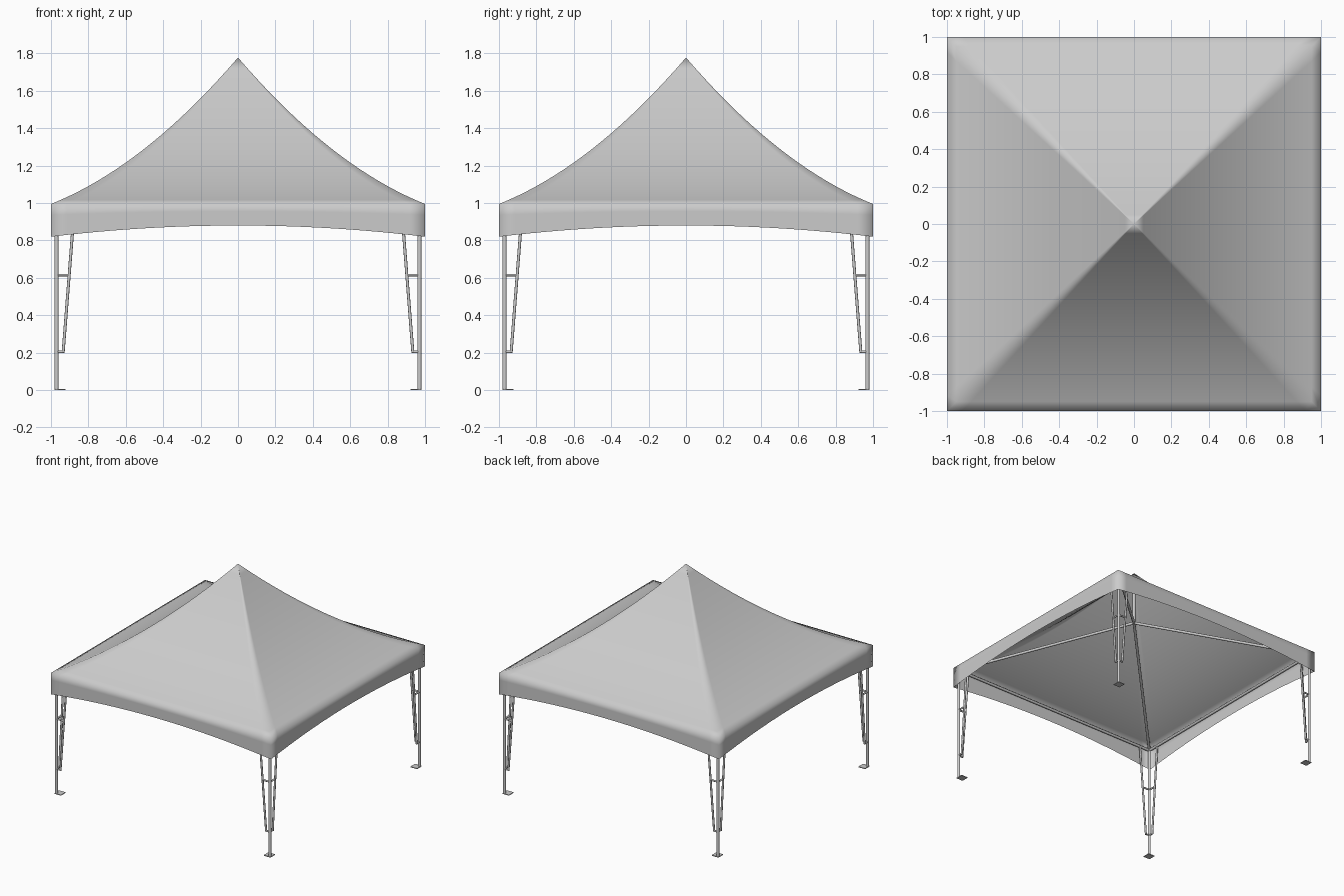
import bpy, bmesh, math
from mathutils import Vector

if "Cube" in bpy.data.objects:
    bpy.data.objects.remove(bpy.data.objects["Cube"])

N = 24       # canopy segments per side
RINGS = 20   # canopy rings from eave to peak


def finish(bm, name):
    bmesh.ops.recalc_face_normals(bm, faces=bm.faces)
    me = bpy.data.meshes.new(name)
    bm.to_mesh(me)
    bm.free()
    ob = bpy.data.objects.new(name, me)
    bpy.context.collection.objects.link(ob)
    return ob


def tube(name, a, b, r):
    a, b = Vector(a), Vector(b)
    d = b - a
    bpy.ops.mesh.primitive_cylinder_add(vertices=12, radius=r, depth=d.length, location=(a + b) / 2)
    ob = bpy.context.object
    ob.name = name
    ob.rotation_euler = d.to_track_quat('Z', 'Y').to_euler()
    bpy.ops.object.shade_smooth_by_angle(angle=math.radians(40))
    return ob


def square_ring(bm, r, height):
    # ring of points round a square; height depends on position along the side
    ring = []
    for side in range(4):
        c, s = [(1, 0), (0, 1), (-1, 0), (0, -1)][side]
        for i in range(N):
            u = 2 * i / N - 1
            x, y = u * r, -r
            ring.append(bm.verts.new((x * c - y * s, x * s + y * c, height(u))))
    return ring


# canopy: scalloped valance, then concave pyramid roof up to the peak
bm = bmesh.new()
rings = []
for k in range(3):
    f = k / 3
    rings.append(square_ring(bm, 1, lambda u: (0.82 + 0.06 * (1 - u * u)) * (1 - f) + 0.995 * f))
for k in range(RINGS):
    t = k / RINGS
    rings.append(square_ring(bm, 1 - t, lambda u: 0.995 + 0.4 * t + 0.383 * t * t))
for lo, hi in zip(rings, rings[1:]):
    for i in range(4 * N):
        j = (i + 1) % (4 * N)
        bm.faces.new((lo[i], lo[j], hi[j], hi[i]))
peak = bm.verts.new((0, 0, 1.778))
top = rings[-1]
for i in range(4 * N):
    bm.faces.new((top[i], top[(i + 1) % (4 * N)], peak))
for f in bm.faces:
    f.smooth = True
finish(bm, "canopy")

# legs with foot plates, braces and hip rafters at each corner
P = 0.97
for sx in (-1, 1):
    for sy in (-1, 1):
        tube("leg_post", (sx * P, sy * P, 0), (sx * P, sy * P, 0.98), 0.011)
        bpy.ops.mesh.primitive_cube_add(size=1, location=(sx * 0.952, sy * 0.952, 0.003))
        plate = bpy.context.object
        plate.name = "foot_plate"
        plate.scale = (0.06, 0.06, 0.006)
        for along_x in (True, False):
            def pt(d, z):
                return (sx * d, sy * P, z) if along_x else (sx * P, sy * d, z)
            tube("leg_brace", pt(0.935, 0.2), pt(0.875, 0.97), 0.008)
            tube("brace_lower_link", pt(P, 0.205), pt(0.929, 0.205), 0.007)
            tube("brace_upper_link", pt(P, 0.615), pt(0.903, 0.615), 0.007)
        tube("hip_rafter", (sx * P, sy * P, 0.975), (0, 0, 1.33), 0.011)

# perimeter beams under the eave
for s in (-1, 1):
    tube("eave_beam", (-P, s * P, 0.97), (P, s * P, 0.97), 0.011)
    tube("eave_beam", (s * P, -P, 0.97), (s * P, P, 0.97), 0.011)

# centre mast holding up the peak
tube("centre_mast", (0, 0, 1.32), (0, 0, 1.75), 0.011)
